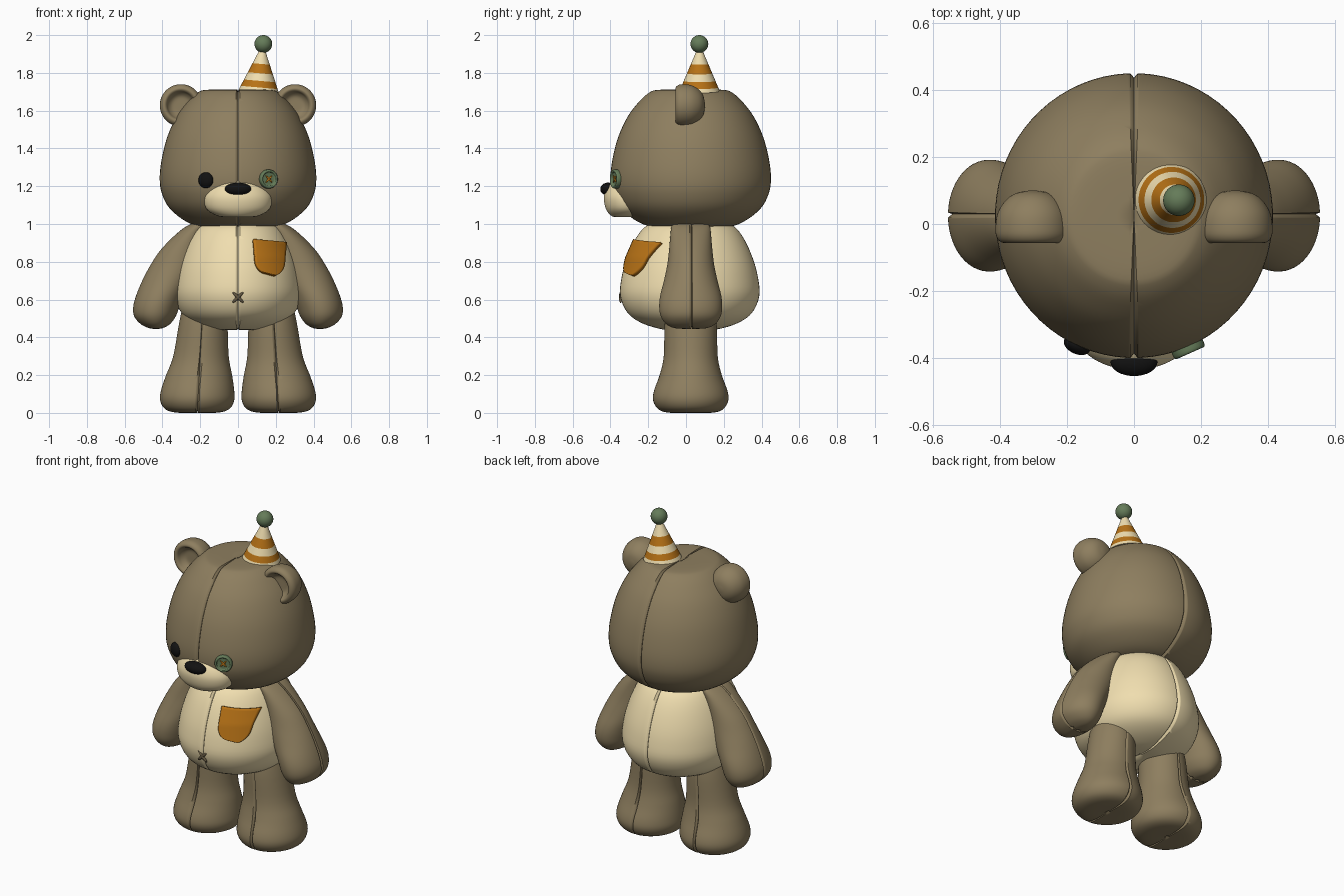
import bpy, bmesh, math
from mathutils import Vector, Matrix, Euler

if "Cube" in bpy.data.objects:
    bpy.data.objects.remove(bpy.data.objects["Cube"])


def mat(name, r, g, b):
    m = bpy.data.materials.new(name)
    m.diffuse_color = (r, g, b, 1)
    m.use_nodes = True
    m.node_tree.nodes["Principled BSDF"].inputs["Base Color"].default_value = m.diffuse_color
    return m


BROWN = mat("brown_plush", 0.27, 0.21, 0.115)
CREAM = mat("cream_plush", 0.87, 0.73, 0.43)
ORANGE = mat("orange_cloth", 0.48, 0.17, 0.008)
GREEN = mat("green", 0.13, 0.20, 0.10)
BLACK = mat("black", 0.006, 0.006, 0.006)
THREAD = mat("thread", 0.13, 0.10, 0.055)


def finish(name, bm, material, loc=(0, 0, 0), rot=(0, 0, 0), sharp=50):
    bmesh.ops.recalc_face_normals(bm, faces=bm.faces)
    bm.transform(Matrix.Translation(loc) @ Euler(rot).to_matrix().to_4x4())
    me = bpy.data.meshes.new(name)
    bm.to_mesh(me)
    bm.free()
    me.materials.append(material)
    me.shade_smooth()
    me.set_sharp_from_angle(angle=math.radians(sharp))
    ob = bpy.data.objects.new(name, me)
    bpy.context.collection.objects.link(ob)
    return ob


def refine(rings, n=4):
    """Catmull-Rom curve through the rings."""
    rings = [Vector(r) for r in rings]
    p = [rings[0]] + rings + [rings[-1]]
    out = []
    for i in range(1, len(p) - 2):
        a, b, c, d = p[i - 1:i + 3]
        for k in range(n):
            t = k / n
            out.append(0.5 * (2 * b + (c - a) * t + (2 * a - 5 * b + 4 * c - d) * t * t
                              + (3 * b - a - 3 * c + d) * t ** 3))
    return out + [rings[-1]]


def seam(bm, co, no, width=0.011, depth=0.013):
    """Press a sewn groove into the mesh along a plane."""
    co, no = Vector(co), Vector(no).normalized()
    for off in (-width, width, 0):
        bmesh.ops.bisect_plane(bm, geom=bm.verts[:] + bm.edges[:] + bm.faces[:], dist=1e-5,
                               plane_co=co + no * off, plane_no=no)
    bmesh.ops.recalc_face_normals(bm, faces=bm.faces)
    bm.normal_update()
    moves = [(v, v.normal.copy()) for v in bm.verts if abs((v.co - co).dot(no)) < 1e-4]
    for v, n in moves:
        v.co -= n * depth


def loft(name, rings, material, seam_plane=None, smooth=True, seg=56, **kw):
    """Stack of ellipses (z, cx, cy, rx, ry) with closed ends."""
    bm = bmesh.new()
    rows = []
    rings = refine(rings) if smooth else rings
    for z, cx, cy, rx, ry in rings:
        rows.append([bm.verts.new((cx + rx * math.cos(a), cy + ry * math.sin(a), z))
                     for a in ((i + 0.5) * math.tau / seg for i in range(seg))])
    for r0, r1 in zip(rows, rows[1:]):
        for i in range(seg):
            j = (i + 1) % seg
            bm.faces.new((r0[i], r0[j], r1[j], r1[i]))
    for row, r in ((rows[0], rings[0]), (rows[-1], rings[-1])):
        tip = bm.verts.new((r[1], r[2], r[0]))
        for i in range(seg):
            bm.faces.new((row[i], row[(i + 1) % seg], tip))
    if seam_plane:
        seam(bm, *seam_plane)
    return finish(name, bm, material, **kw)


def ball(name, loc, radii, material, rot=(0, 0, 0)):
    bm = bmesh.new()
    bmesh.ops.create_uvsphere(bm, u_segments=32, v_segments=20, radius=1)
    bm.transform(Matrix.Diagonal((*radii, 1)))
    return finish(name, bm, material, loc=loc, rot=rot)


def cross_stitch(name, loc, size, thick, material, turn=0):
    for i, tilt in enumerate((45, -45)):
        ball(f"{name}_{i + 1}", loc, (size, thick, thick), material,
             rot=(0, math.radians(tilt), turn))


CY = 0.025

# Head
HEAD = [(0.98, 0.06), (0.982, 0.18), (1.01, 0.27), (1.08, 0.36), (1.16, 0.403), (1.24, 0.415),
        (1.34, 0.405), (1.46, 0.375), (1.57, 0.325), (1.65, 0.265), (1.695, 0.215),
        (1.71, 0.17), (1.712, 0.05)]
loft("head", [(z, 0, CY, r, r * 1.025) for z, r in HEAD], BROWN,
     ((0, 0, 0), (1, 0, 0)), seg=72)

# Body
BODY = [(0.44, 0.05), (0.442, 0.13), (0.475, 0.23), (0.53, 0.3), (0.62, 0.335), (0.72, 0.328),
        (0.82, 0.303), (0.92, 0.262), (0.985, 0.215), (1.0, 0.16), (1.0, 0.04)]
loft("body", [(z, 0, 0.02, r, r * 1.1) for z, r in BODY], CREAM,
     ((0, 0, 0), (1, 0, 0)), seg=72)

# Arms: z, inner x, outer x, half depth
ARM = [(1.01, 0.18, 0.215, 0.07), (0.99, 0.16, 0.27, 0.1), (0.94, 0.17, 0.335, 0.108),
       (0.86, 0.18, 0.412, 0.115), (0.78, 0.2, 0.465, 0.125), (0.7, 0.24, 0.507, 0.142),
       (0.62, 0.285, 0.54, 0.162), (0.56, 0.31, 0.555, 0.167), (0.51, 0.33, 0.549, 0.158),
       (0.47, 0.36, 0.515, 0.13), (0.45, 0.395, 0.475, 0.09), (0.445, 0.42, 0.45, 0.04)]
# Legs: z, centre x, half width, half depth
LEG = [(0.62, 0.18, 0.1, 0.11), (0.48, 0.184, 0.127, 0.137), (0.3, 0.196, 0.147, 0.143),
       (0.2, 0.206, 0.175, 0.165), (0.12, 0.214, 0.194, 0.194), (0.07, 0.216, 0.197, 0.2),
       (0.03, 0.216, 0.18, 0.182), (0.008, 0.216, 0.145, 0.15), (0.0, 0.216, 0.09, 0.1),
       (0.0, 0.216, 0.02, 0.02)]
# Ears: dished front, domed back
EAR = [(-0.012, 0.01), (-0.014, 0.045), (-0.03, 0.066), (-0.05, 0.077), (-0.056, 0.09),
       (-0.045, 0.105), (-0.02, 0.112), (0.03, 0.106), (0.07, 0.082), (0.092, 0.05), (0.1, 0.01)]

for s, side in ((-1, "left"), (1, "right")):
    loft(f"{side}_arm", [(z, s * (a + b) / 2, CY, (b - a) / 2, d) for z, a, b, d in ARM], BROWN,
         ((0, CY + 0.005, 0), (0, 1, 0)))
    loft(f"{side}_leg", [(z, s * x, CY, w, d) for z, x, w, d in LEG], BROWN,
         ((s * 0.216, 0, 0), (s, 0, 0.055)))
    loft(f"{side}_ear", [(z, 0, 0, r, r) for z, r in EAR], BROWN,
         loc=(s * 0.302, 0, 1.628), rot=(-math.pi / 2, 0, 0))

# Muzzle and nose
MUZZLE = [(1.036, 0.03, 0.03), (1.04, 0.1, 0.08), (1.075, 0.163, 0.112), (1.13, 0.18, 0.125),
          (1.175, 0.165, 0.117), (1.215, 0.125, 0.095), (1.234, 0.07, 0.06), (1.237, 0.02, 0.02)]
loft("muzzle", [(z, 0, -0.31, a, b) for z, a, b in MUZZLE], CREAM)
ball("nose", (0, -0.412, 1.185), (0.07, 0.042, 0.034), BLACK)

# Eyes: a bead and a sewn button
TURN = math.radians(24)
ball("bead_eye", (-0.17, -0.362, 1.232), (0.042, 0.026, 0.042), BLACK, rot=(0, 0, -TURN))
BUTTON = [(-0.02, 0.02), (-0.02, 0.045), (-0.01, 0.05), (0.012, 0.05), (0.019, 0.045),
          (0.017, 0.038), (0.008, 0.034), (0.008, 0.01)]
loft("button_eye", [(z, 0, 0, r, r) for z, r in BUTTON], GREEN, seg=32,
     loc=(0.16, -0.368, 1.238), rot=(math.pi / 2, 0, TURN))
cross_stitch("button_thread", (0.164, -0.377, 1.238), 0.026, 0.005, ORANGE, TURN)

# Belly stitch
cross_stitch("belly_stitch", (0, -0.346, 0.612), 0.042, 0.009, THREAD)


# Chest pocket, wrapped around the body
def body_radius(z):
    for (z0, r0), (z1, r1) in zip(BODY, BODY[1:]):
        if z0 <= z < z1:
            return r0 + (r1 - r0) * (z - z0) / (z1 - z0)
    return BODY[-1][1]


bm = bmesh.new()
NU, NV = 16, 20
grid = []
for j in range(NV + 1):
    v = 1 - (1 - j / NV) ** 1.6
    half = 0.085 * (1 - 0.17 * v) * math.sqrt(1 - 0.8 * max(0, (v - 0.6) / 0.4) ** 2.5)
    row = []
    for i in range(NU + 1):
        u = 2 * i / NU - 1
        x = 0.165 + u * half
        z = 0.908 - 0.008 * u - 0.175 * v
        r = body_radius(z) + 0.016
        row.append(bm.verts.new((x, 0.02 - 1.08 * r * math.sqrt(max(0.05, 1 - (x / r) ** 2)), z)))
    grid.append(row)
for r0, r1 in zip(grid, grid[1:]):
    for i in range(NU):
        bm.faces.new((r0[i], r0[i + 1], r1[i + 1], r1[i]))
pocket = finish("pocket", bm, ORANGE)
solid = pocket.modifiers.new("thickness", 'SOLIDIFY')
solid.thickness = 0.024
solid.offset = 0

# Striped party hat with pompom
H, R = 0.235, 0.107
STRIPES = [0, 0.02, 0.055, 0.095, 0.145, 0.21, H]
hat = loft("party_hat", [(z, 0, 0, R * (1 - z / H) + 0.008 * z / H, R * (1 - z / H) + 0.008 * z / H)
                         for z in STRIPES], CREAM, smooth=False, seg=40)
hat.data.materials.append(ORANGE)
for p in hat.data.polygons:
    band = sum(p.center.z > z for z in STRIPES)
    p.material_index = 1 if band in (2, 4) else 0
hat.location = (0.11, 0.072, 1.703)
hat.rotation_euler = (0, math.radians(5), 0)
ball("pompom", (0.134, 0.071, 1.953), (0.047, 0.047, 0.047), GREEN)
